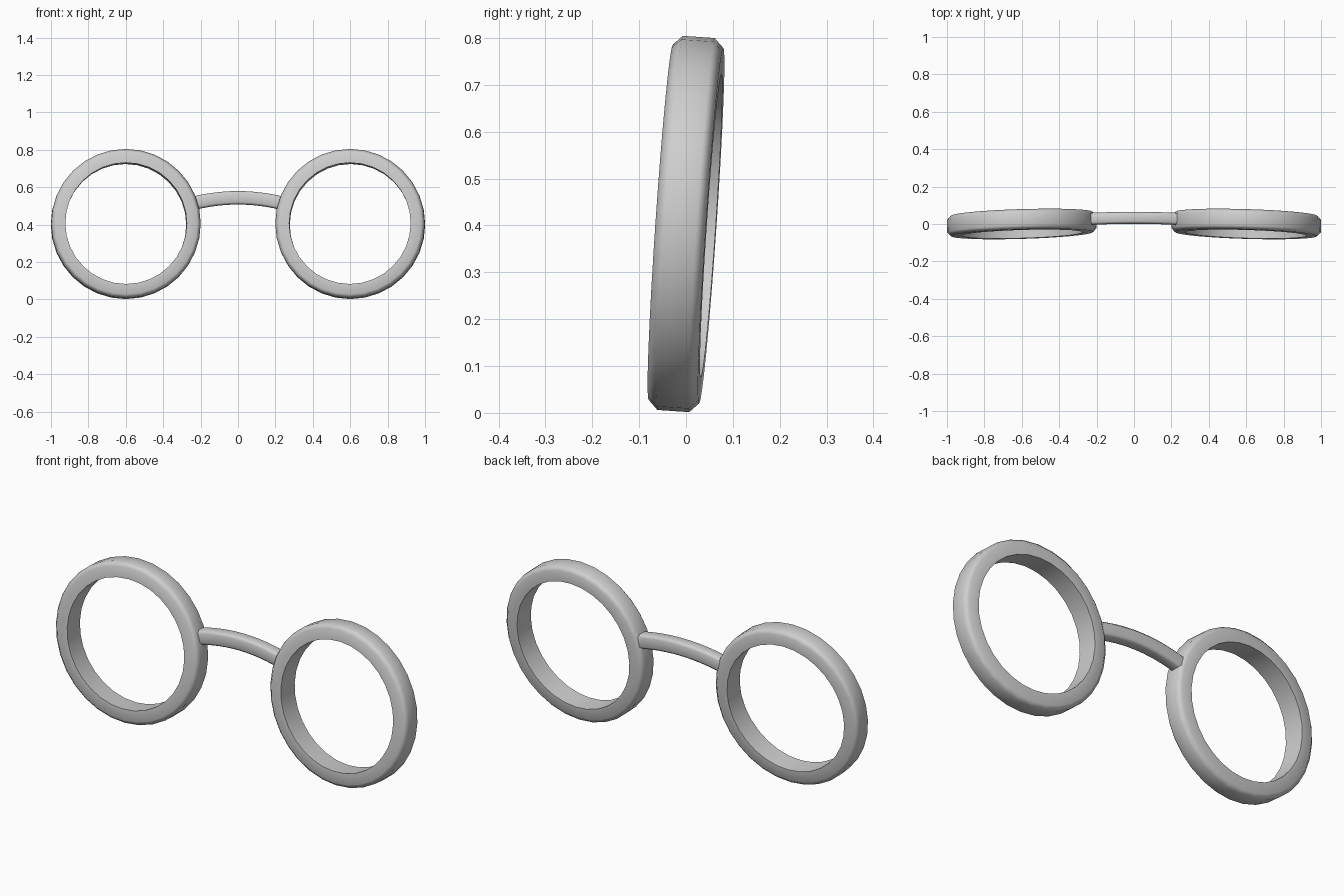
import bpy
import bmesh
from math import cos, sin, pi, radians
from mathutils import Matrix, Vector

cube = bpy.data.objects.get("Cube")
if cube:
    bpy.data.objects.remove(cube, do_unlink=True)

# Material
grey = bpy.data.materials.new("plain grey")
grey.use_nodes = True
grey.diffuse_color = (0.62, 0.62, 0.62, 1)
grey.node_tree.nodes["Principled BSDF"].inputs["Base Color"].default_value = grey.diffuse_color


def loft(name, sections, closed):
    """Skin a list of matching cross-sections into one smooth object."""
    bm = bmesh.new()
    loops = [[bm.verts.new(p) for p in section] for section in sections]
    pairs = list(zip(loops, loops[1:]))
    if closed:
        pairs.append((loops[-1], loops[0]))
    else:
        bm.faces.new(loops[0])
        bm.faces.new(loops[-1])
    for a, b in pairs:
        for i in range(len(a)):
            j = (i + 1) % len(a)
            bm.faces.new((a[i], a[j], b[j], b[i]))
    bmesh.ops.recalc_face_normals(bm, faces=bm.faces)
    mesh = bpy.data.meshes.new(name)
    bm.to_mesh(mesh)
    bm.free()
    mesh.materials.append(grey)
    obj = bpy.data.objects.new(name, mesh)
    bpy.context.collection.objects.link(obj)
    bpy.ops.object.select_all(action="DESELECT")
    obj.select_set(True)
    bpy.context.view_layer.objects.active = obj
    bpy.ops.object.shade_smooth_by_angle(angle=radians(50))
    normals = obj.modifiers.new("flat face normals", "WEIGHTED_NORMAL")
    normals.keep_sharp = True
    return obj


# Lens rims: chamfered outside, square inside, leaning back and wrapped inward
INNER, OUTER, HALF, CHAMFER, SIDES = 0.325, 0.4, 0.054, 0.02, 32
profile = [(INNER, -HALF), (OUTER - CHAMFER, -HALF), (OUTER, CHAMFER - HALF),
           (OUTER, HALF - CHAMFER), (OUTER - CHAMFER, HALF), (INNER, HALF)]
for name, side in (("left_rim", 1), ("right_rim", -1)):
    place = (Matrix.Translation((0.6 * side, 0, 0.403))
             @ Matrix.Rotation(radians(-1.7 * side), 4, "Z")
             @ Matrix.Rotation(radians(-3.9), 4, "X"))
    sections = []
    for k in range(SIDES):
        a = 2 * pi * k / SIDES
        sections.append([place @ Vector((r * cos(a), y, r * sin(a))) for r, y in profile])
    loft(name, sections, closed=True)

# Nose bridge: chamfered bar swept along a shallow arch
W, H, C = 0.032, 0.036, 0.013
bar = [(-W, C - H), (C - W, -H), (W - C, -H), (W, C - H),
       (W, H - C), (W - C, H), (C - W, H), (-W, H - C)]
STEPS, REACH = 12, 0.24
sections = []
for k in range(STEPS + 1):
    t = 2 * k / STEPS - 1
    slope = 0.25 * t
    x, y, z = REACH * t, 0.033 - 0.006 * t * t, 0.543 - 0.03 * t * t
    sections.append([(x + h * sin(slope), y + w, z + h * cos(slope)) for w, h in bar])
loft("nose_bridge", sections, closed=False)
